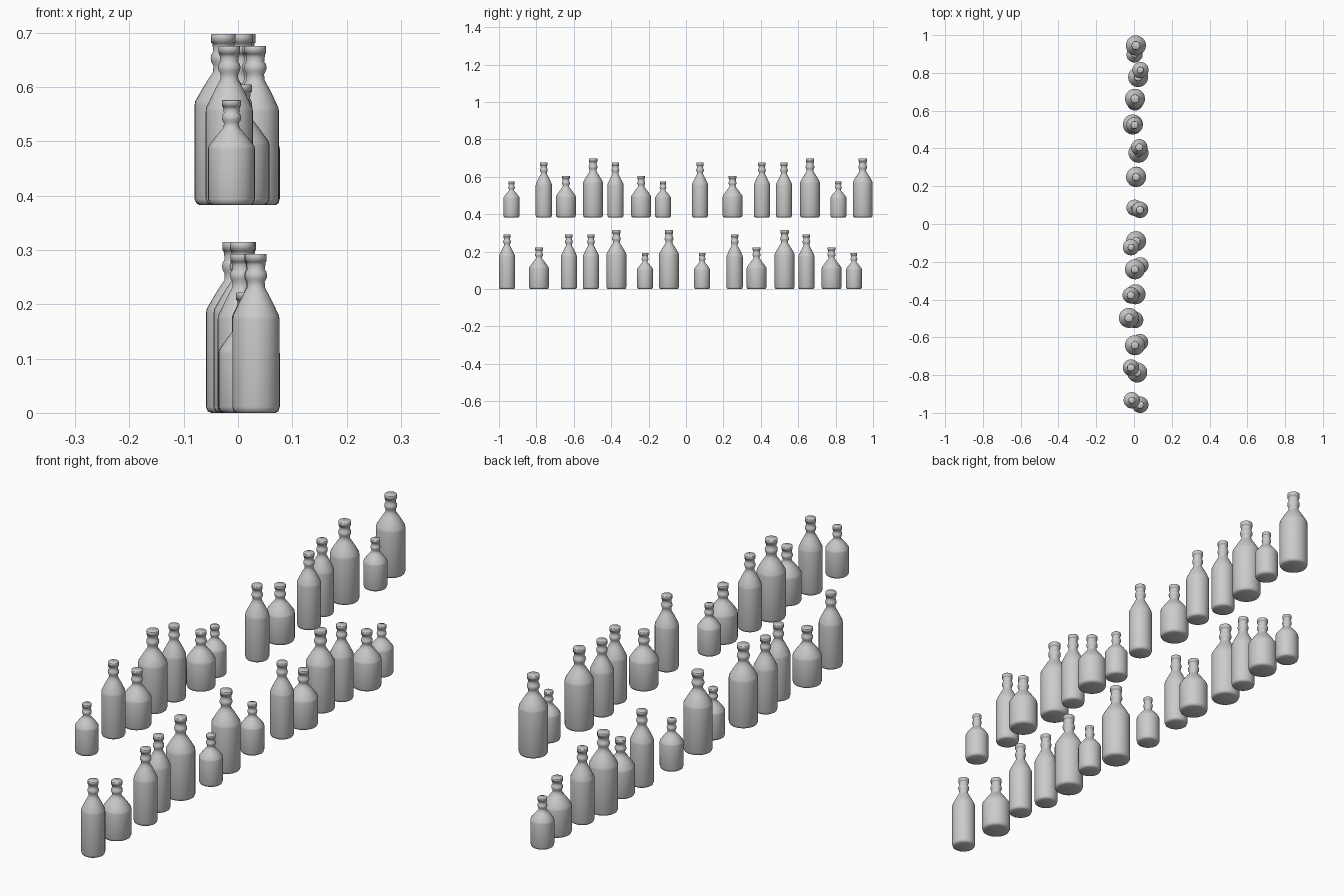
import bpy, bmesh, math

if "Cube" in bpy.data.objects:
    bpy.data.objects.remove(bpy.data.objects["Cube"])

SEG = 32
# kind: height, body radius, shoulder z, neck base z, cap radius
KINDS = {
    "small":  (0.193, 0.043, 0.104, 0.143, 0.0172),
    "wide":   (0.222, 0.053, 0.110, 0.163, 0.0205),
    "slim":   (0.293, 0.0435, 0.172, 0.231, 0.0198),
    "large":  (0.315, 0.053, 0.184, 0.245, 0.0225),
}


def profile(h, r, zs, zn, rc):
    n = h - zn                      # neck length
    rn = rc * 0.82                  # neck radius
    pts = [(r * 0.82, 0), (r * 0.94, 0.003), (r, 0.011), (r, zs)]
    # shoulder
    for t, k in ((0.12, 0.965), (0.5, 0.58), (0.8, 0.25)):
        pts.append((rn + (r - rn) * k, zs + (zn - zs) * t))
    # neck with bead and collar
    pts += [(rn * 1.02, zn), (rn, zn + n * 0.17), (rc * 1.0, zn + n * 0.27),
            (rc * 1.04, zn + n * 0.36), (rc * 0.98, zn + n * 0.46),
            (rn, zn + n * 0.54), (rn * 1.06, zn + n * 0.66),
            (rc * 0.92, zn + n * 0.77)]
    # cap
    pts += [(rc, zn + n * 0.77), (rc, h - 0.001), (rc * 0.96, h)]
    return pts


def bottle_mesh(kind):
    bm = bmesh.new()
    rings = []
    for r, z in profile(*KINDS[kind]):
        rings.append([bm.verts.new((r * math.cos(2 * math.pi * i / SEG),
                                    r * math.sin(2 * math.pi * i / SEG), z))
                      for i in range(SEG)])
    for a, b in zip(rings, rings[1:]):
        for i in range(SEG):
            j = (i + 1) % SEG
            bm.faces.new((a[i], a[j], b[j], b[i]))
    bm.faces.new(rings[0][::-1])
    bm.faces.new(rings[-1])
    for f in bm.faces:
        f.smooth = True
    # keep cap and shoulder edges crisp
    for e in bm.edges:
        if len(e.link_faces) == 2 and e.calc_face_angle() > math.radians(32):
            e.smooth = False
    me = bpy.data.meshes.new(kind + "_bottle")
    bm.to_mesh(me)
    bm.free()
    return me


MESHES = {k: bottle_mesh(k) for k in KINDS}

# rows of bottles: kind, x, y
UPPER = [("small", -0.012, -0.933), ("slim", -0.016, -0.760), ("wide", 0.005, -0.642),
         ("large", -0.027, -0.497), ("slim", -0.017, -0.377), ("wide", 0.005, -0.240),
         ("small", -0.016, -0.123), ("slim", 0.032, 0.075), ("wide", 0.011, 0.249),
         ("slim", 0.028, 0.406), ("slim", 0.003, 0.524), ("large", 0.005, 0.663),
         ("small", 0.034, 0.815), ("large", 0.010, 0.945)]
LOWER = [("slim", 0.033, -0.957), ("wide", 0.017, -0.786), ("slim", 0.032, -0.626),
         ("slim", 0.006, -0.508), ("large", 0.008, -0.372), ("small", 0.034, -0.219),
         ("large", 0.011, -0.091), ("small", 0.003, 0.086), ("slim", 0.012, 0.260),
         ("wide", 0.024, 0.377), ("large", -0.006, 0.527), ("slim", 0.005, 0.644),
         ("wide", 0.022, 0.778), ("small", 0.003, 0.898)]

for row, z, items in (("upper", 0.383, UPPER), ("lower", 0.0, LOWER)):
    for i, (kind, x, y) in enumerate(items):
        ob = bpy.data.objects.new(f"{row}_{kind}_bottle_{i + 1}", MESHES[kind])
        ob.location = (x, y, z)
        bpy.context.collection.objects.link(ob)
